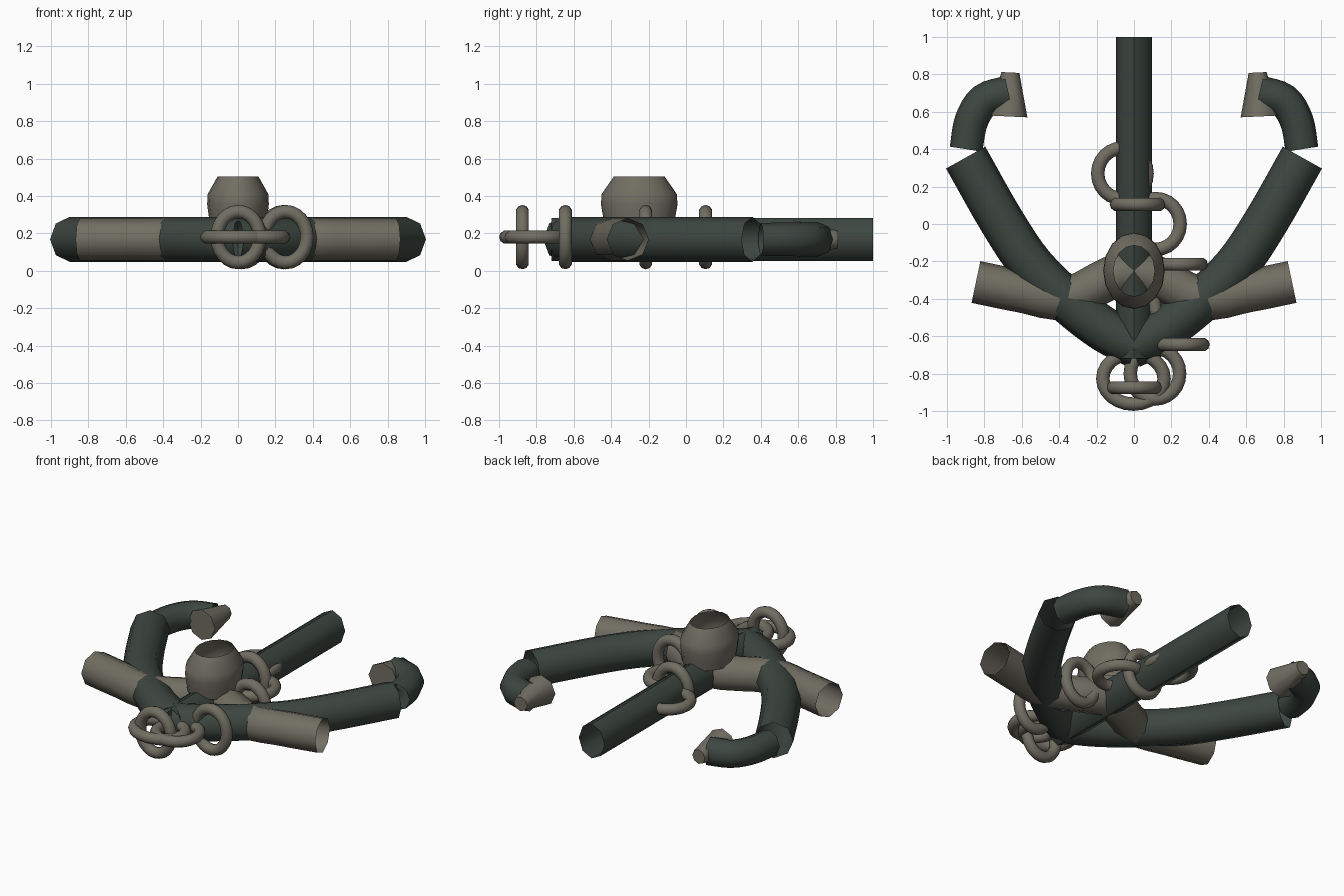
import bpy, math
from mathutils import Vector

if "Cube" in bpy.data.objects:
    bpy.data.objects.remove(bpy.data.objects["Cube"])

Z = 0.168  # height of the anchor's mid plane


def material(name, col):
    m = bpy.data.materials.new(name)
    m.diffuse_color = (*col, 1)
    m.use_nodes = True
    m.node_tree.nodes["Principled BSDF"].inputs["Base Color"].default_value = m.diffuse_color
    return m


DARK = material("dark green iron", (0.047, 0.062, 0.052))
GREY = material("warm grey metal", (0.165, 0.155, 0.122))


def build(name, verts, faces, mat, angle=50):
    me = bpy.data.meshes.new(name)
    me.from_pydata(verts, [], faces)
    me.materials.append(mat)
    ob = bpy.data.objects.new(name, me)
    bpy.context.collection.objects.link(ob)
    bpy.ops.object.select_all(action='DESELECT')
    ob.select_set(True)
    bpy.context.view_layer.objects.active = ob
    bpy.ops.object.mode_set(mode='EDIT')
    bpy.ops.mesh.select_all(action='SELECT')
    bpy.ops.mesh.normals_make_consistent(inside=False)
    bpy.ops.object.mode_set(mode='OBJECT')
    bpy.ops.object.shade_smooth_by_angle(angle=math.radians(angle))
    return ob


def skin(rings, n, caps=False, closed=False):
    """Quads between successive rings of n points."""
    faces = []
    for i in range(rings if closed else rings - 1):
        j = (i + 1) % rings
        for k in range(n):
            l = (k + 1) % n
            faces.append((i * n + k, i * n + l, j * n + l, j * n + k))
    if caps:
        faces += [tuple(range(n)), tuple(range((rings - 1) * n, rings * n))]
    return faces


def smooth_path(pts, steps=4):
    """Catmull-Rom curve through flat points."""
    p = [Vector(q) for q in pts]
    p = [2 * p[0] - p[1]] + p + [2 * p[-1] - p[-2]]
    out = []
    for i in range(1, len(p) - 2):
        a, b, c, d = p[i - 1:i + 3]
        for s in range(steps):
            t = s / steps
            out.append(0.5 * (2 * b + (c - a) * t + (2 * a - 5 * b + 4 * c - d) * t * t
                              + (3 * b - a - 3 * c + d) * t ** 3))
    return out + [p[-2]]


def tube(name, pts, r0, r1, mat, rz=None, caps=False, n=8, steps=4):
    path = smooth_path(pts, steps)
    verts = []
    for i, p in enumerate(path):
        t = (path[min(i + 1, len(path) - 1)] - path[max(i - 1, 0)]).normalized()
        r = r0 + (r1 - r0) * i / (len(path) - 1)
        for k in range(n):
            a = 2 * math.pi * k / n
            c = r * math.cos(a)
            verts.append((p.x + t.y * c, p.y - t.x * c, Z + (rz or r) * math.sin(a)))
    return build(name, verts, skin(len(path), n, caps), mat)


def link(name, x, y, upright, rx=0.165, ry=0.172, w=0.036, n=24, m=10):
    verts = []
    for i in range(n):
        a = 2 * math.pi * i / n
        for k in range(m):
            b = 2 * math.pi * k / m
            u = (rx - w + w * math.cos(b)) * math.cos(a)
            v = (ry - w + w * math.cos(b)) * math.sin(a)
            h = w * math.sin(b)
            verts.append((x + u, y + h, 0.18 + v) if upright else (x + u, y + v, 0.18 + h))
    build(name, verts, skin(n, m, closed=True), GREY)


# Shank and curved stock, both open tubes
tube("shank", [(0, 1), (0, -0.72)], 0.095, 0.095, DARK, rz=0.115, steps=1)
tube("stock", [(-0.845, -0.31), (-0.6, -0.36), (-0.35, -0.395), (0, -0.25),
               (0.35, -0.395), (0.6, -0.36), (0.845, -0.31)], 0.114, 0.114, GREY)

# Arms, hooked tips and cone ends on both sides
for side, s in (("left", -1), ("right", 1)):
    def mir(pts):
        return [(s * x, y) for x, y in pts]
    tube(side + "_arm", mir([(-0.02, -0.655), (0.15, -0.57), (0.34, -0.425), (0.545, -0.225),
                             (0.71, 0.02), (0.9, 0.355)]), 0.12, 0.12, DARK)
    tube(side + "_arm_hook", mir([(0.898, 0.4), (0.87, 0.55), (0.80, 0.66), (0.67, 0.70)]),
         0.088, 0.094, DARK)
    tube(side + "_hook_cone", mir([(0.672, 0.575), (0.661, 0.81)]), 0.102, 0.048, GREY,
         caps=True, steps=1)

# Open-topped bulb where shank and stock cross
profile = [(0.15, 0.24), (0.156, 0.29), (0.165, 0.355), (0.162, 0.41), (0.11, 0.503)]
verts = [(r * math.cos(k * math.pi / 8), -0.25 + r * 1.24 * math.sin(k * math.pi / 8), z)
         for r, z in profile for k in range(16)]
build("crossing_bulb", verts, skin(len(profile), 16), GREY)

# Chain wound around the anchor: alternating flat and upright links
chain = [(-0.062, 0.27), (0.02, 0.105), (0.115, 0), (0.245, -0.215), (0.24, -0.42),
         (0.255, -0.645), (0.112, -0.80), (0.002, -0.875)]
for i, (x, y) in enumerate(chain):
    up = i % 2 == 1
    link(f"chain_link_{i + 1}", x, y, up, rx=0.15 if up else 0.168)
link("chain_link_9", -0.003, -0.827, False, rx=0.2)
